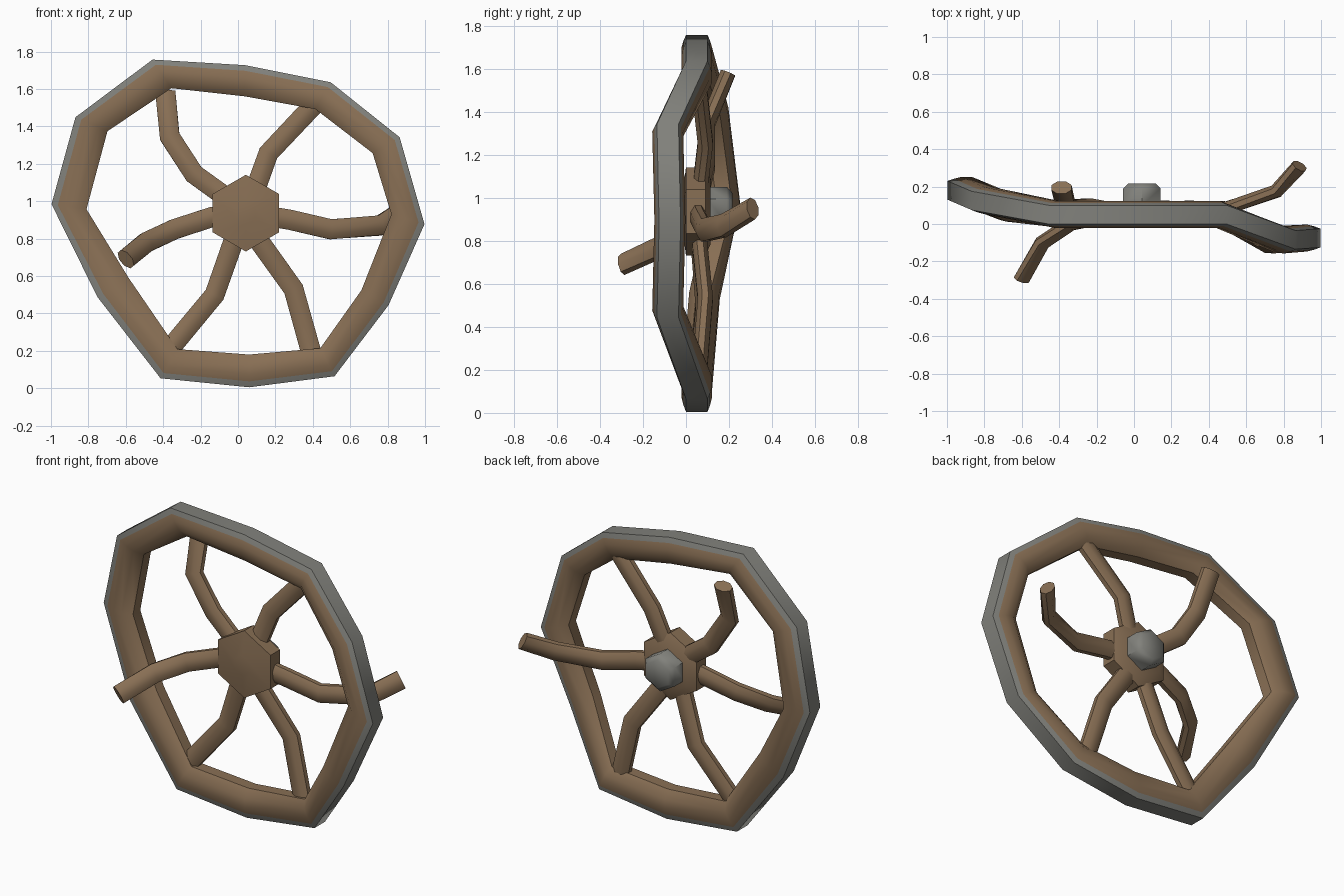
import bpy, bmesh, math
from mathutils import Vector

if "Cube" in bpy.data.objects:
    bpy.data.objects.remove(bpy.data.objects["Cube"])


def material(name, col):
    m = bpy.data.materials.new(name)
    m.diffuse_color = (*col, 1)
    m.use_nodes = True
    m.node_tree.nodes["Principled BSDF"].inputs["Base Color"].default_value = m.diffuse_color
    return m


WOOD = material("worn wood", (0.25, 0.16, 0.09))
IRON = material("dull iron", (0.22, 0.22, 0.20))


def loft(name, rings, mats, closed=False, mat_rule=None):
    """Skin a list of equal-sized vertex rings."""
    bm = bmesh.new()
    vs = [[bm.verts.new(p) for p in r] for r in rings]
    n, count = len(rings[0]), len(rings)
    for i in range(count if closed else count - 1):
        a, b = vs[i], vs[(i + 1) % count]
        for j in range(n):
            k = (j + 1) % n
            f = bm.faces.new((a[j], a[k], b[k], b[j]))
            if mat_rule:
                f.material_index = mat_rule(j)
    if not closed:
        bm.faces.new(vs[0])
        bm.faces.new(vs[-1][::-1])
    bmesh.ops.recalc_face_normals(bm, faces=bm.faces)
    me = bpy.data.meshes.new(name)
    bm.to_mesh(me)
    bm.free()
    for m in mats:
        me.materials.append(m)
    ob = bpy.data.objects.new(name, me)
    bpy.context.collection.objects.link(ob)
    bpy.ops.object.select_all(action='DESELECT')
    ob.select_set(True)
    bpy.context.view_layer.objects.active = ob
    bpy.ops.object.shade_smooth_by_angle(angle=math.radians(48))
    return ob


# Warped rim: outer x, z, inner x, z, and depth of each corner
RIM = [(-.457, 1.757, -.356, 1.604, .05), (.04, 1.727, .04, 1.56, .05),
       (.495, 1.636, .414, 1.492, .05), (.864, 1.342, .72, 1.257, -.085),
       (.997, .877, .82, .93, -.075), (.805, .444, .66, .524, -.085),
       (.516, .064, .44, .214, .05), (.06, .005, .06, .18, .05),
       (-.414, .053, -.324, .209, .05), (-.751, .487, -.585, .59, .085),
       (-.997, .984, -.81, .957, .18), (-.869, 1.449, -.698, 1.374, .125)]
# Rim section: share of the way inward, depth offset
SECTION = [(0, -.05), (0, .05), (.18, .062), (.4, .072), (.72, .07), (1, .035),
           (1, -.035), (.72, -.07), (.4, -.072), (.18, -.062)]
rings = [[(ox + (ix - ox) * t, y + d, oz + (iz - oz) * t) for t, d in SECTION]
         for ox, oz, ix, iz, y in RIM]
# Iron tyre on the outward faces, wood elsewhere
loft("rim", rings, [WOOD, IRON], True, lambda j: 1 if j in (0, 1, 9) else 0)


# Hub and axle: six-sided lathe profiles along y
def lathe(name, profile, mat):
    loft(name, [[(.042 + r * math.sin(a * math.pi / 3), y,
                  .936 + r * math.cos(a * math.pi / 3)) for a in range(6)]
                for y, r in profile], [mat])


lathe("hub", [(-.02, .06), (0, .205), (.09, .205), (.115, .15)], WOOD)
lathe("axle_end", [(.1, .115), (.19, .115), (.217, .085)], IRON)


# Bent spokes: flattened tubes along short paths
def spoke(name, path, w=.055, d=.036):
    pts = [Vector(p) for p in path]
    out = []
    for i, p in enumerate(pts):
        t0 = (p - pts[max(i - 1, 0)]).normalized()
        t1 = (pts[min(i + 1, len(pts) - 1)] - p).normalized()
        t = (t0 + t1).normalized()
        deep = Vector((0, 1, 0))
        deep = (deep - t * deep.dot(t)).normalized()
        side = t.cross(deep)
        out.append([p + side * w * math.cos(a * math.pi / 4 + math.pi / 8) * 1.06
                    + deep * d * math.sin(a * math.pi / 4 + math.pi / 8) * 1.06
                    for a in range(8)])
    loft(name, out, [WOOD])


spoke("spoke_upper_left_broken", [(-.02, .06, .99), (-.235, .1, 1.145),
                                  (-.365, .1, 1.345), (-.388, .195, 1.58)])
spoke("spoke_upper_right", [(.07, .06, 1.0), (.163, .09, 1.257), (.42, .06, 1.53)])
spoke("spoke_right_broken", [(.1, .05, .93), (.28, .06, .90), (.495, .085, .85),
                             (.76, .175, .87), (.885, .31, .95)])
spoke("spoke_lower_right", [(.07, .06, .86), (.125, .065, .77), (.297, .09, .53),
                            (.4, .06, .16)])
spoke("spoke_lower_left", [(0, .05, .86), (-.035, .06, .755), (-.125, .08, .50),
                           (-.39, .05, .18)])
spoke("spoke_left_broken", [(-.02, .05, .93), (-.14, .04, .915), (-.34, .0, .85),
                            (-.49, -.1, .78), (-.6, -.295, .69)])
